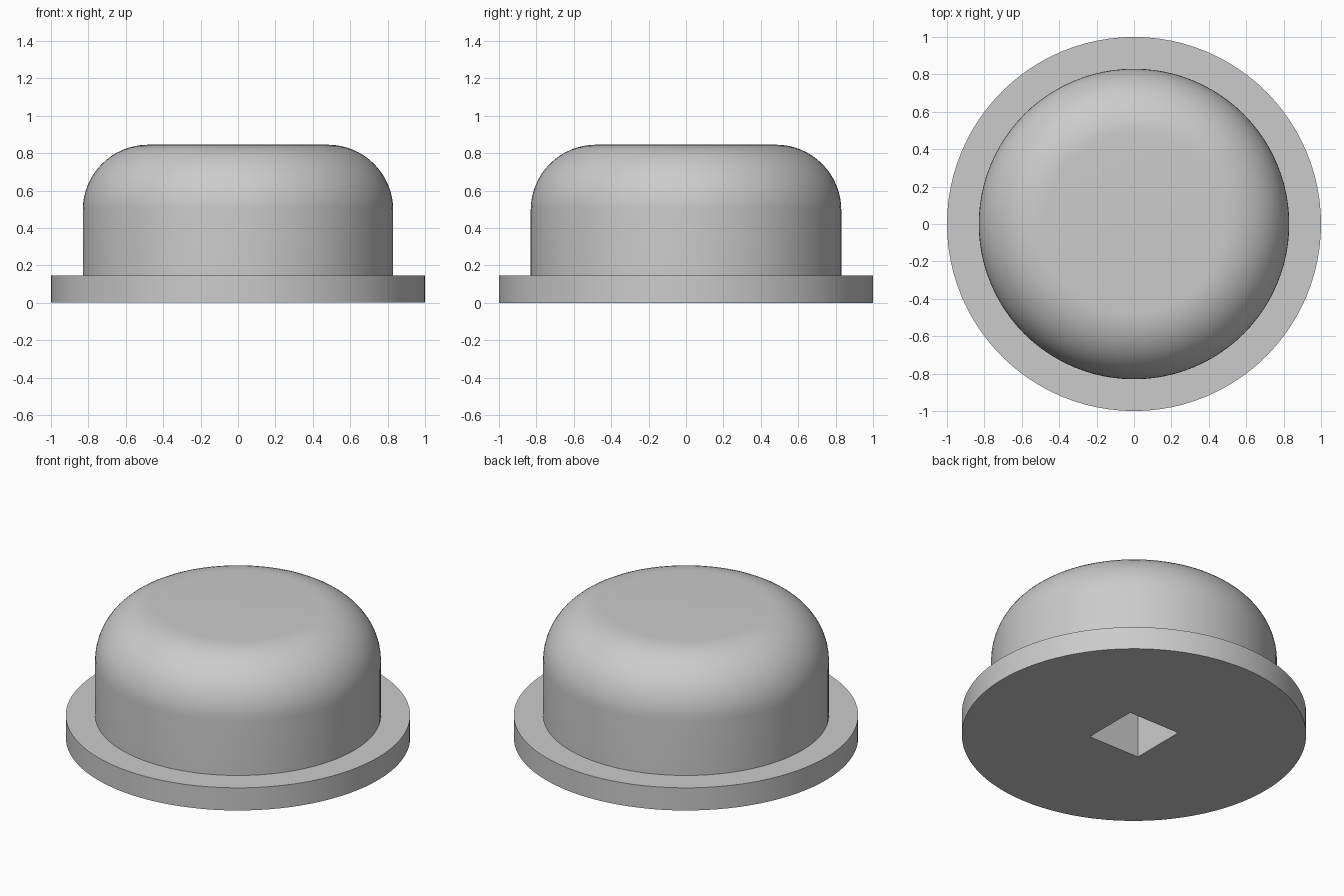
import bpy
import bmesh
from math import sin, cos, pi, radians

SEGMENTS = 96
FLANGE_R, FLANGE_H = 1.0, 0.145
DOME_R, DOME_H, FILLET = 0.83, 0.845, 0.35
SOCKET_SIDE, SOCKET_DEPTH = 0.364, 0.5

default = bpy.data.objects.get("Cube")
if default:
    bpy.data.objects.remove(default, do_unlink=True)

# Plain grey material
grey = bpy.data.materials.new("plain grey")
grey.use_nodes = True
color = (0.6, 0.6, 0.6, 1)
grey.diffuse_color = color
bsdf = next(n for n in grey.node_tree.nodes if n.type == 'BSDF_PRINCIPLED')
bsdf.inputs["Base Color"].default_value = color


def lathe(name, profile):
    """Stack rings along z, skin them and close both ends."""
    bm = bmesh.new()
    angles = [2 * pi * i / SEGMENTS for i in range(SEGMENTS)]
    rings = [[bm.verts.new((r * cos(a), r * sin(a), z)) for a in angles] for r, z in profile]
    for low, high in zip(rings, rings[1:]):
        for i in range(SEGMENTS):
            j = (i + 1) % SEGMENTS
            bm.faces.new((low[i], low[j], high[j], high[i]))
    bm.faces.new(rings[0][::-1])
    bm.faces.new(rings[-1])
    mesh = bpy.data.meshes.new(name)
    bm.to_mesh(mesh)
    bm.free()
    obj = bpy.data.objects.new(name, mesh)
    bpy.context.collection.objects.link(obj)
    mesh.materials.append(grey)
    return obj


# Flanged cap: flange, straight wall, rounded shoulder, flat top
profile = [(FLANGE_R, 0), (FLANGE_R, FLANGE_H), (DOME_R, FLANGE_H)]
for i in range(17):
    a = i / 16 * pi / 2
    profile.append((DOME_R - FILLET + FILLET * cos(a), DOME_H - FILLET + FILLET * sin(a)))
cap = lathe("flanged_cap", profile)

# Square socket cut into the underside
bpy.ops.mesh.primitive_cube_add(size=1)
cutter = bpy.context.object
cutter.name = "socket_cutter"
cutter.scale = (SOCKET_SIDE, SOCKET_SIDE, SOCKET_DEPTH * 2)
cutter.hide_render = True
cutter.data.materials.append(grey)
cut = cap.modifiers.new("socket", 'BOOLEAN')
cut.operation = 'DIFFERENCE'
cut.solver = 'EXACT'
cut.object = cutter

bpy.ops.object.select_all(action='DESELECT')
cap.select_set(True)
bpy.context.view_layer.objects.active = cap
bpy.ops.object.modifier_apply(modifier=cut.name)
bpy.data.objects.remove(cutter, do_unlink=True)
bpy.ops.object.shade_smooth_by_angle(angle=radians(30))
